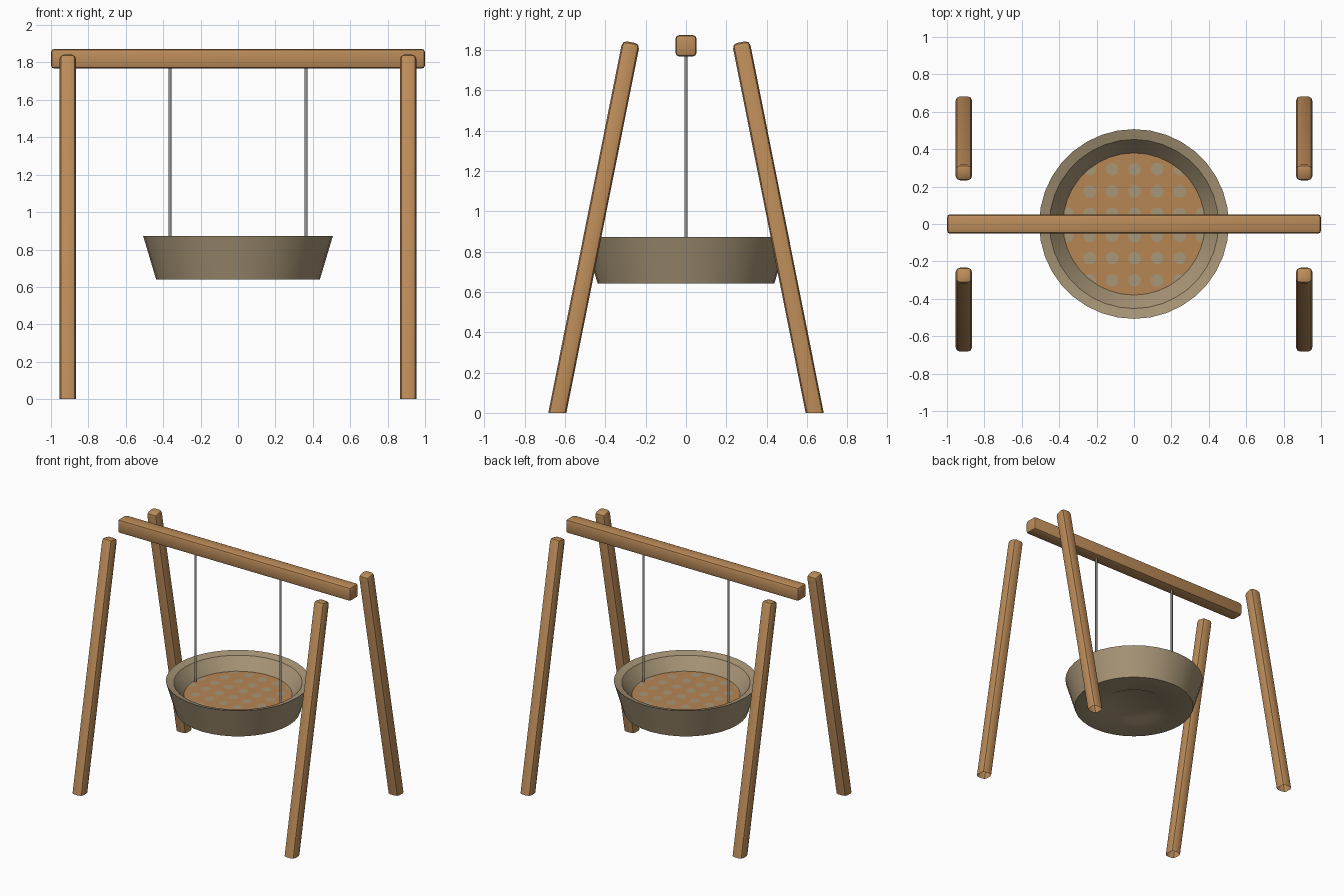
import bpy, bmesh, math
from mathutils import Vector, Matrix

if "Cube" in bpy.data.objects:
    bpy.data.objects.remove(bpy.data.objects["Cube"])


def material(name, rgb):
    m = bpy.data.materials.new(name)
    m.diffuse_color = (*rgb, 1)
    m.use_nodes = True
    m.node_tree.nodes["Principled BSDF"].inputs["Base Color"].default_value = m.diffuse_color
    return m


WOOD = material("wood", (0.50, 0.26, 0.10))
SHELL = material("beige shell", (0.38, 0.295, 0.18))
MAT = material("orange mat", (0.47, 0.24, 0.09))
DOT = material("grey beige dots", (0.39, 0.31, 0.19))
STEEL = material("grey steel", (0.30, 0.30, 0.28))


def finish(bm, name, mats, smooth=35):
    mesh = bpy.data.meshes.new(name)
    bm.to_mesh(mesh)
    bm.free()
    for m in mats:
        mesh.materials.append(m)
    ob = bpy.data.objects.new(name, mesh)
    bpy.context.collection.objects.link(ob)
    if smooth:
        bpy.ops.object.select_all(action='DESELECT')
        ob.select_set(True)
        bpy.context.view_layer.objects.active = ob
        bpy.ops.object.shade_smooth_by_angle(angle=math.radians(smooth))
    return ob


def rounded_box(size, bevel):
    bm = bmesh.new()
    bmesh.ops.create_cube(bm, size=1, matrix=Matrix.Diagonal((*size, 1)))
    bmesh.ops.bevel(bm, geom=bm.edges[:], offset=bevel, segments=2,
                    profile=0.5, affect='EDGES')
    return bm


# Top beam
bm = rounded_box((2.0, 0.104, 0.106), 0.018)
bmesh.ops.translate(bm, verts=bm.verts, vec=(0, 0, 1.82))
finish(bm, "top_beam", [WOOD])

# Four leaning legs, cut open at the ground
for end, sy in (("front", -1), ("back", 1)):
    for side, sx in (("left", -1), ("right", 1)):
        top = Vector((sx * 0.91, sy * 0.272, 1.838))
        foot = Vector((sx * 0.91, sy * 0.638, 0))
        axis = top - foot
        length = axis.length + 0.2
        bm = rounded_box((0.088, 0.088, length), 0.024)
        tilt = Matrix.Rotation(sy * math.atan2(abs(axis.y), axis.z), 4, 'X')
        centre = top - axis.normalized() * length / 2
        bm.transform(Matrix.Translation(centre) @ tilt)
        bmesh.ops.bisect_plane(bm, geom=bm.verts[:] + bm.edges[:] + bm.faces[:],
                               plane_co=(0, 0, 0), plane_no=(0, 0, -1),
                               clear_outer=True)
        finish(bm, f"{end}_{side}_leg", [WOOD])

# Bowl seat: revolved profile (radius, height) from mat centre to underside
FLOOR = 0.765
profile = [(0, FLOOR), (0.38, FLOOR), (0.452, 0.856), (0.507, 0.872),
           (0.438, 0.641), (0.25, 0.641), (0.21, 0.662), (0, 0.662)]
bm = bmesh.new()
pts = [bm.verts.new((r, 0, z)) for r, z in profile]
edges = [bm.edges.new(p) for p in zip(pts, pts[1:])]
bmesh.ops.spin(bm, geom=pts + edges, cent=(0, 0, 0), axis=(0, 0, 1),
               angle=math.tau, steps=36, use_merge=True)
bmesh.ops.remove_doubles(bm, verts=bm.verts[:], dist=1e-4)
bmesh.ops.recalc_face_normals(bm, faces=bm.faces[:])
for f in bm.faces:
    if all(abs(v.co.z - FLOOR) < 1e-3 for v in f.verts):
        f.material_index = 1
finish(bm, "bowl_seat", [SHELL, MAT])

# Dots on the mat, clipped at its edge
bm = bmesh.new()
for i in range(-3, 4):
    for j in range(6):
        c = Vector((0.003 + i * 0.12, (j - 2.5) * 0.119 - 0.004, FLOOR + 0.002))
        if c.xy.length > 0.388:
            continue
        ring = []
        for k in range(14):
            a = math.tau * k / 14
            p = c + 0.034 * Vector((math.cos(a), math.sin(a), 0))
            s = min(1, 0.377 / p.xy.length)
            ring.append(bm.verts.new((p.x * s, p.y * s, p.z)))
        bm.faces.new(ring)
finish(bm, "mat_dots", [DOT], smooth=0)

# Hanging rods
for side, sx in (("left", -1), ("right", 1)):
    bm = bmesh.new()
    z0, z1 = FLOOR, 1.775
    bmesh.ops.create_cone(bm, cap_ends=True, segments=10, radius1=0.008,
                          radius2=0.008, depth=z1 - z0,
                          matrix=Matrix.Translation((sx * 0.364, 0, (z0 + z1) / 2)))
    finish(bm, f"{side}_hanging_rod", [STEEL], smooth=50)
